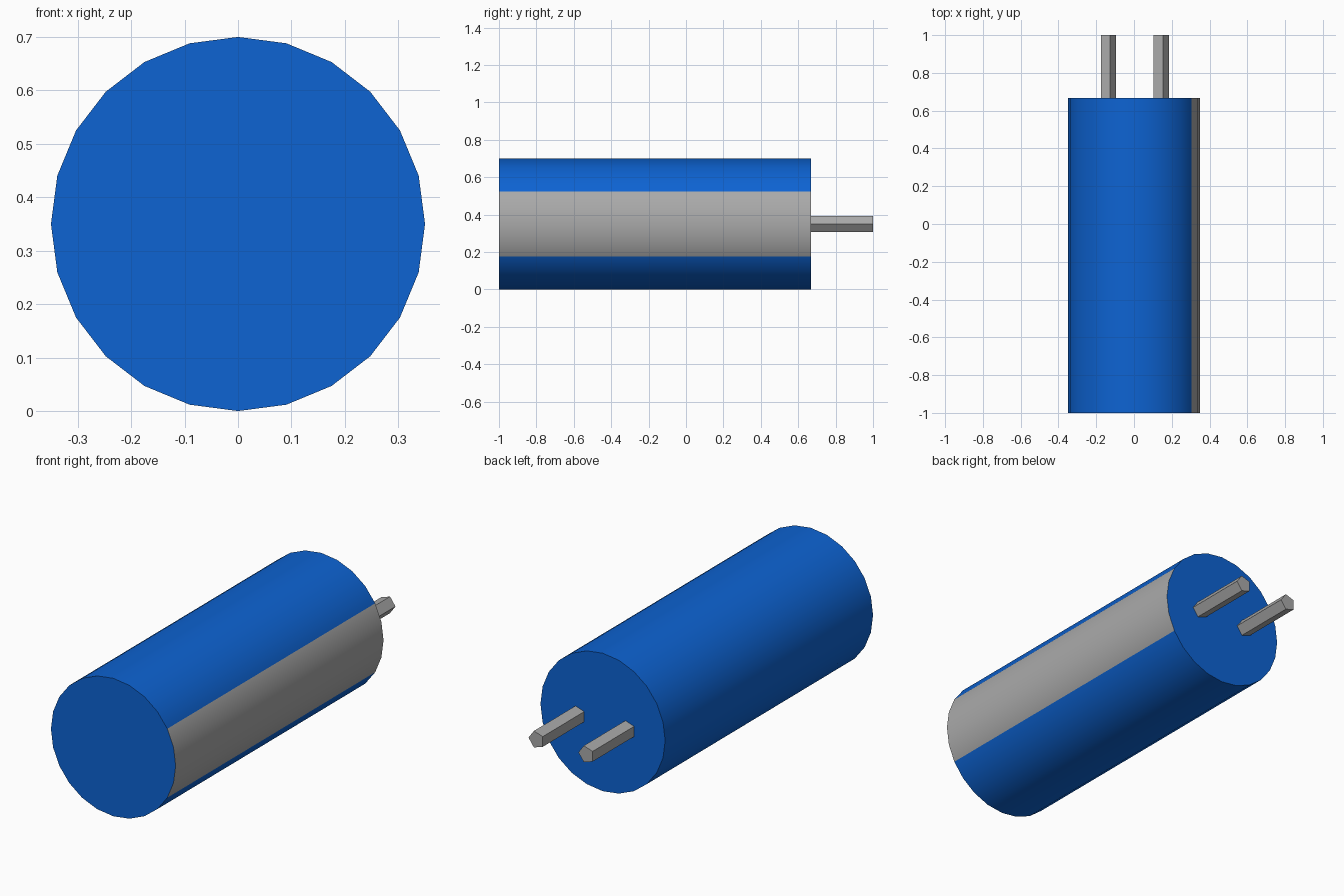
import bpy
import math
from mathutils import Matrix

cube = bpy.data.objects.get("Cube")
if cube:
    bpy.data.objects.remove(cube, do_unlink=True)

RADIUS, CENTRE_Z = 0.35, 0.35
FRONT, SHOULDER, TIP = -1.0, 0.667, 1.0


def make_material(name, rgb):
    mat = bpy.data.materials.new(name)
    mat.use_nodes = True
    colour = (*rgb, 1.0)
    mat.diffuse_color = colour
    mat.node_tree.nodes["Principled BSDF"].inputs["Base Color"].default_value = colour
    return mat


def prism(name, sides, radius, x, y0, y1, turn, materials):
    """Capped prism along y; turn sets the angle of its first corner."""
    bpy.ops.mesh.primitive_cylinder_add(vertices=sides, radius=radius, depth=y1 - y0)
    obj = bpy.context.object
    obj.name = obj.data.name = name
    obj.data.transform(Matrix.Rotation(math.radians(90), 4, "X")
                       @ Matrix.Rotation(turn, 4, "Z"))
    obj.location = (x, (y0 + y1) / 2, CENTRE_Z)
    for mat in materials:
        obj.data.materials.append(mat)
    return obj


blue = make_material("blue", (0.004, 0.125, 0.65))
grey = make_material("grey", (0.40, 0.40, 0.40))

# Can body, with a grey stripe on the four sides facing +x
body = prism("can_body", 24, RADIUS, 0, FRONT, SHOULDER, 0, [blue, grey])
for face in body.data.polygons:
    if face.normal.x > math.cos(math.radians(30)):
        face.material_index = 1
bpy.ops.object.shade_smooth_by_angle(angle=math.radians(30))

# Five-sided lead pins, one corner towards +x
for side, x in (("left", 0.14), ("right", -0.14)):
    prism(side + "_lead", 5, 0.044, x, SHOULDER, TIP, math.radians(-90), [grey])
